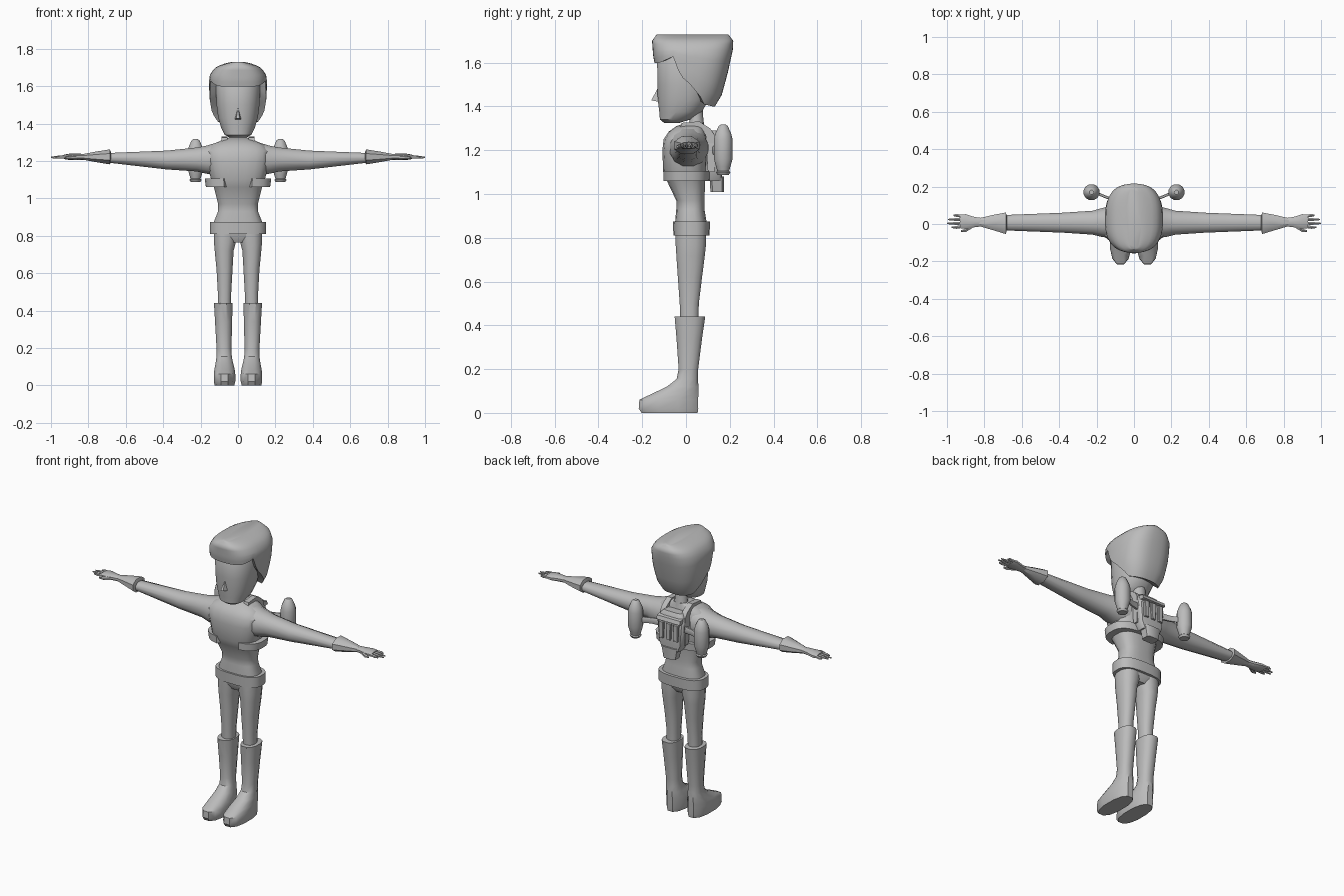
import bpy, bmesh, math

grey = bpy.data.materials.new("plain grey")
grey.diffuse_color = (0.5, 0.5, 0.5, 1)


def finish(name, bm, mirror=False, angle=35):
    bmesh.ops.recalc_face_normals(bm, faces=bm.faces)
    me = bpy.data.meshes.new(name)
    bm.to_mesh(me)
    bm.free()
    ob = bpy.data.objects.new(name, me)
    bpy.context.collection.objects.link(ob)
    me.materials.append(grey)
    if mirror:
        ob.modifiers.new("Mirror", 'MIRROR').use_mirror_merge = False
    bpy.ops.object.select_all(action='DESELECT')
    ob.select_set(True)
    bpy.context.view_layer.objects.active = ob
    bpy.ops.object.shade_smooth_by_angle(angle=math.radians(angle))
    return ob


def power(v, e):
    return math.copysign(abs(v) ** (2 / e), v)


def skin(bm, rings):
    vs = [[bm.verts.new(p) for p in r] for r in rings]
    n = len(vs[0])
    for a, b in zip(vs, vs[1:]):
        for i in range(n):
            bm.faces.new((a[i], a[(i + 1) % n], b[(i + 1) % n], b[i]))
    bm.faces.new(vs[0])
    bm.faces.new(vs[-1])


def loft(name, sections, axis='z', n=12, e=2.4, **kw):
    """Sections are (position, centre a, centre b, radius a, radius b)."""
    bm = bmesh.new()
    rings = []
    for t, ca, cb, ra, rb in sections:
        ring = []
        for i in range(n):
            w = 2 * math.pi * (i + 0.5) / n
            a, b = ca + ra * power(math.cos(w), e), cb + rb * power(math.sin(w), e)
            ring.append((a, b, t) if axis == 'z' else (t, a, b))
        rings.append(ring)
    skin(bm, rings)
    return finish(name, bm, **kw)


def prism(name, outline, x0, x1, **kw):
    """Side outline of (y, z) points extruded across x."""
    bm = bmesh.new()
    skin(bm, [[(x, y, z) for y, z in outline] for x in (x0, x1)])
    return finish(name, bm, **kw)


def lerp(table, t):
    for (a, va), (b, vb) in zip(table, table[1:]):
        if t <= b:
            return va + (vb - va) * max(0, (t - a) / (b - a))
    return table[-1][1]


# Torso and belt
loft("torso", [(.765, 0, .02, .05, .05), (.80, 0, .022, .125, .07), (.875, 0, .022, .13, .072),
               (.93, 0, .02, .108, .065), (.97, 0, .02, .107, .065), (1.06, 0, 0, .13, .088),
               (1.10, 0, -.005, .145, .10), (1.20, 0, -.005, .17, .104), (1.25, 0, -.003, .172, .10),
               (1.285, 0, .005, .145, .085), (1.31, 0, .02, .09, .065), (1.325, 0, .04, .05, .042)],
     n=20, e=2.8)
loft("belt", [(.81, 0, .025, .15, .083), (.875, 0, .025, .15, .086)], n=20, e=2.8)

# Chest band, open at the front
bm = bmesh.new()
rings = []
for i in range(13):
    w = math.radians(-72 + 162 * i / 12)
    c, s = power(math.cos(w), 2.8), power(math.sin(w), 2.8)
    rings.append([(rx * c, ry * s + .002, z) for rx, ry, z in
                  ((.12, .075, 1.06), (.172, .108, 1.06), (.178, .11, 1.105), (.12, .075, 1.105))])
skin(bm, rings)
finish("chest_band", bm, mirror=True)

# Arms, cuffs and hands
loft("arm", [(.10, .01, 1.21, .09, .095), (.17, .008, 1.207, .08, .077), (.22, .007, 1.208, .066, .066),
             (.38, .007, 1.205, .055, .052), (.70, .007, 1.217, .042, .026)], axis='x', n=12, e=2.2, mirror=True)
loft("cuff", [(.68, .004, 1.222, .04, .03), (.685, .004, 1.222, .062, .043), (.76, .008, 1.222, .042, .03),
              (.83, .01, 1.222, .022, .016)], axis='x', n=8, e=2.2, mirror=True)
loft("palm", [(.80, .01, 1.222, .022, .015), (.85, .01, 1.222, .028, .017), (.90, .013, 1.222, .041, .017),
              (.93, .014, 1.222, .038, .012)], axis='x', n=10, mirror=True)
for k, (y, tip) in enumerate(((.046, .965), (.024, .995), (.003, 1.0), (-.018, .975))):
    loft("finger_%d" % (k + 1), [(.91, y * .8 + .003, 1.222, .009, .010), (.95, y, 1.221, .009, .009),
         (tip, y, 1.219, .004, .004)], axis='x', n=6, e=2, mirror=True)
loft("thumb", [(.86, -.008, 1.218, .012, .012), (.90, -.034, 1.217, .011, .010),
               (.925, -.038, 1.216, .005, .005)], axis='x', n=6, e=2, mirror=True)

# Legs and boots
loft("leg", [(.42, .073, .015, .036, .042), (.50, .072, .015, .037, .045), (.62, .072, .018, .044, .057),
             (.72, .074, .021, .052, .067), (.765, .07, .022, .06, .071), (.83, .065, .022, .066, .073)],
     n=12, mirror=True)
loft("boot", [(0, .072, -.075, .054, .132), (.02, .072, -.08, .059, .14), (.06, .072, -.079, .059, .138),
              (.085, .072, -.052, .056, .112), (.12, .073, -.015, .048, .074), (.155, .074, .006, .042, .05),
              (.20, .075, .011, .041, .046), (.34, .077, .015, .047, .06), (.44, .079, .018, .051, .072),
              (.441, .079, .018, .038, .05)], n=12, mirror=True)

# Neck, head and nose
loft("neck", [(1.29, 0, .045, .05, .045), (1.335, 0, .048, .038, .033), (1.42, 0, .04, .04, .035)], n=12, e=2)
loft("head", [(1.325, 0, -.065, .045, .035), (1.34, 0, -.05, .072, .07), (1.375, 0, -.025, .09, .098),
              (1.43, 0, -.012, .107, .118), (1.50, 0, -.005, .116, .127), (1.60, 0, -.002, .12, .131),
              (1.66, 0, .01, .10, .11)], n=20, e=2.3)
bm = bmesh.new()
tip = [bm.verts.new(p) for p in ((0, -.128, 1.487), (-.02, -.12, 1.42), (.02, -.12, 1.42),
                                 (-.009, -.158, 1.428), (.009, -.158, 1.428))]
for f in ((0, 1, 3), (0, 3, 4), (0, 4, 2), (1, 2, 4, 3), (0, 2, 1)):
    bm.faces.new([tip[i] for i in f])
finish("nose", bm)

# Swept hair with a stepped lower edge
WIDE = ((1.40, .115), (1.46, .14), (1.54, .153), (1.64, .155), (1.67, .148), (1.70, .12), (1.718, .085), (1.728, .04))
FRONT = ((1.59, -.142), (1.63, -.15), (1.70, -.155), (1.728, -.135))
BACK = ((1.39, .125), (1.44, .16), (1.55, .19), (1.66, .214), (1.70, .216), (1.728, .195))
EDGE = ((-.15, 1.597), (-.12, 1.60), (-.05, 1.63), (-.03, 1.545), (.02, 1.51), (.08, 1.455), (.13, 1.41), (.19, 1.40))


def hair_point(w, z, k=1):
    f, b = lerp(FRONT, z), lerp(BACK, z)
    return (k * lerp(WIDE, z) * power(math.cos(w), 2.7),
            (f + b) / 2 + k * (b - f) / 2 * power(math.sin(w), 2.7), z)


bm = bmesh.new()
angles = [2 * math.pi * i / 48 for i in range(48)]
low = [lerp(EDGE, hair_point(w, 1.6)[1]) for w in angles]
rings = [[hair_point(w, z + .015, .72) for w, z in zip(angles, low)]]
for t in (0, .2, .4, .6, .8, 1):
    rings.append([hair_point(w, z + t * (1.66 - z)) for w, z in zip(angles, low)])
for z in (1.685, 1.70, 1.712, 1.722, 1.728):
    rings.append([hair_point(w, z) for w in angles])
skin(bm, rings)
finish("hair", bm, angle=45)

# Shoulder straps and back pack with raised bars
prism("strap", [(-.03, 1.29), (-.02, 1.325), (.06, 1.332), (.11, 1.30), (.13, 1.27), (.13, 1.10),
                (.10, 1.10), (.09, 1.27), (.05, 1.30)], .055, .088, mirror=True)
loft("pack", [(1.06, 0, .125, .06, .04), (1.10, 0, .125, .08, .04), (1.22, 0, .125, .092, .04),
              (1.27, 0, .12, .08, .032), (1.29, 0, .115, .06, .025)], n=12, e=5)
loft("pack_base", [(1.01, 0, .142, .042, .032), (1.08, 0, .142, .055, .033)], n=8, e=5)
for k, x in enumerate((-.05, 0, .05)):
    loft("pack_bar_%d" % (k + 1), [(1.13, x, .165, .014, .012), (1.23, x, .165, .018, .012)], n=8, e=6)
prism("pack_rim", [(.15, 1.235), (.178, 1.24), (.17, 1.262), (.13, 1.27)], -.08, .08)

# Side thrusters and their struts
loft("thruster", [(1.088, .227, .17, .027, .027), (1.10, .227, .17, .034, .034), (1.105, .227, .17, .028, .028),
                  (1.125, .227, .17, .034, .034), (1.16, .227, .17, .044, .044), (1.25, .227, .17, .044, .044),
                  (1.275, .227, .17, .038, .038), (1.31, .227, .17, .022, .022), (1.317, .227, .17, .012, .012)],
     n=12, e=2, mirror=True)
loft("strut", [(.06, .125, 1.20, .01, .022), (.14, .14, 1.20, .008, .018), (.20, .165, 1.20, .008, .018)],
     axis='x', n=8, e=4, mirror=True)
